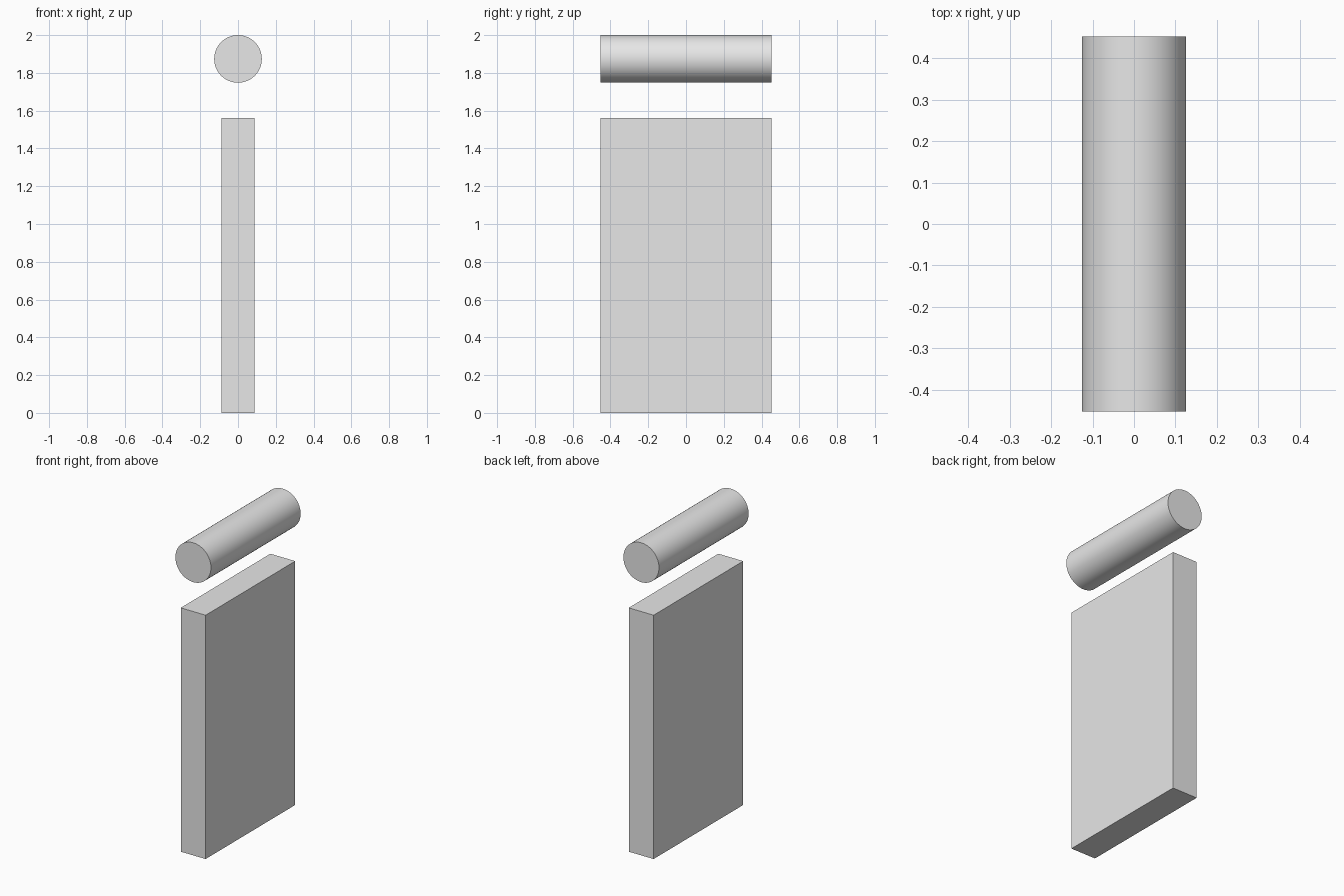
import bpy
import math

cube = bpy.data.objects.get("Cube")
if cube:
    bpy.data.objects.remove(cube, do_unlink=True)

DEPTH = 0.906
RADIUS = 0.126
SLAB_WIDTH = 0.176
SLAB_HEIGHT = 1.56

grey = bpy.data.materials.new("light grey")
grey.use_nodes = True
colour = (0.8, 0.8, 0.8, 1)
grey.diffuse_color = colour
grey.node_tree.nodes["Principled BSDF"].inputs["Base Color"].default_value = colour


def finish(name):
    obj = bpy.context.object
    obj.name = obj.data.name = name
    obj.data.materials.append(grey)
    return obj


# Upright slab
bpy.ops.mesh.primitive_cube_add(size=1, location=(0, 0, SLAB_HEIGHT / 2))
slab = finish("upright_slab")
slab.scale = (SLAB_WIDTH, DEPTH, SLAB_HEIGHT)
bpy.ops.object.transform_apply(location=False, rotation=False, scale=True)

# Round bar floating above the slab, lying front to back
bpy.ops.mesh.primitive_cylinder_add(
    vertices=64, radius=RADIUS, depth=DEPTH,
    location=(0, 0, 2 - RADIUS), rotation=(math.pi / 2, 0, 0))
finish("round_bar")
bpy.ops.object.shade_smooth_by_angle(angle=math.radians(30))
